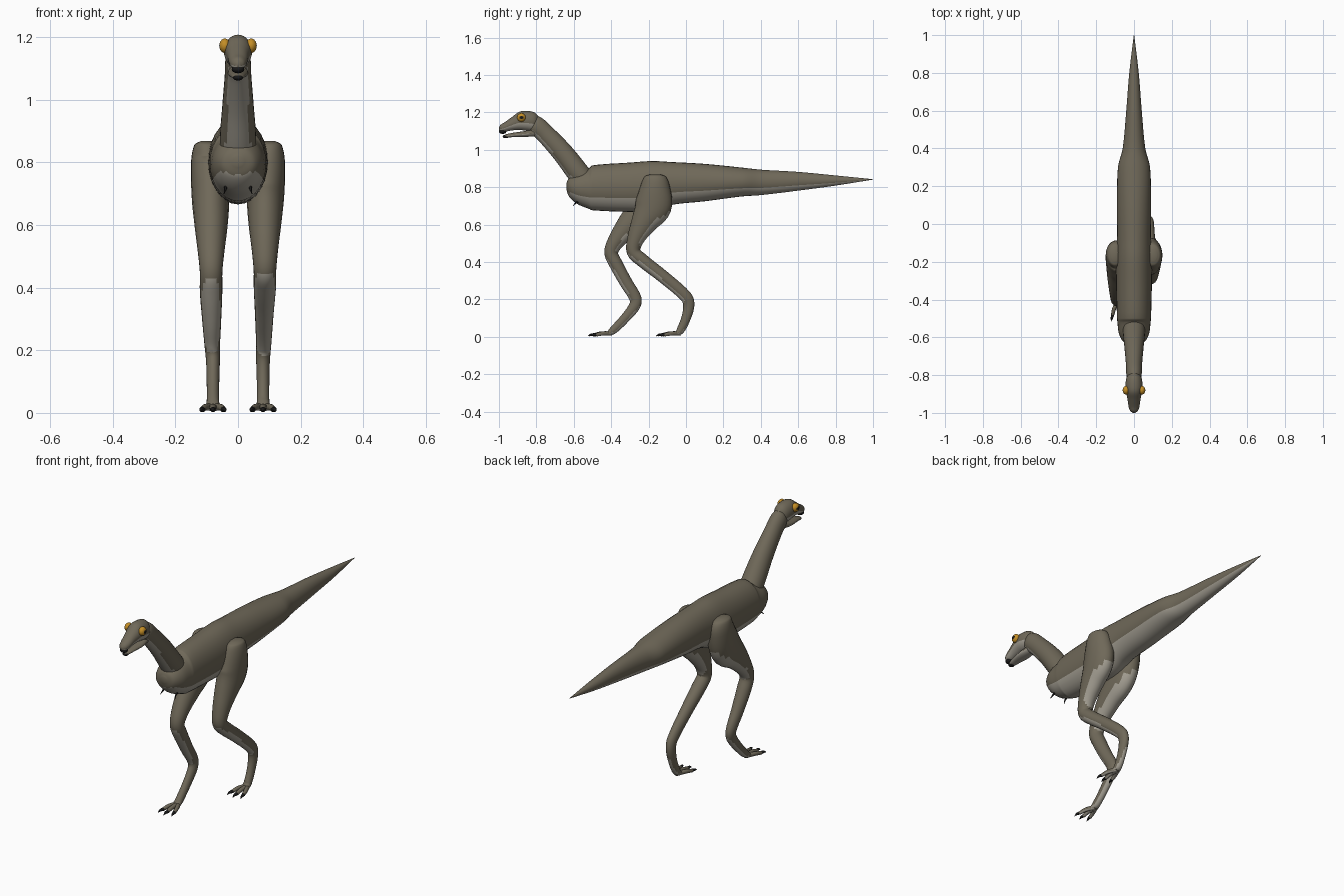
import bpy, bmesh, math
from mathutils import Vector

cube = bpy.data.objects.get("Cube")
if cube:
    bpy.data.objects.remove(cube)


def make_material(name, rgb):
    mat = bpy.data.materials.new(name)
    mat.use_nodes = True
    color = (*rgb, 1.0)
    mat.diffuse_color = color
    mat.node_tree.nodes["Principled BSDF"].inputs["Base Color"].default_value = color
    return mat


HIDE = make_material("olive brown hide", (0.16, 0.14, 0.10))
BELLY = make_material("pale belly", (0.37, 0.345, 0.29))
HORN = make_material("black horn", (0.01, 0.01, 0.01))
AMBER = make_material("amber eye", (0.55, 0.27, 0.02))


def finish(name, bm, mats, rule=None, angle=50):
    """Turn a bmesh into a smooth object; rule picks faces for the second material."""
    bmesh.ops.recalc_face_normals(bm, faces=bm.faces)
    bm.normal_update()
    for face in bm.faces:
        face.material_index = int(bool(rule and rule(face)))
    mesh = bpy.data.meshes.new(name)
    bm.to_mesh(mesh)
    bm.free()
    for mat in mats:
        mesh.materials.append(mat)
    obj = bpy.data.objects.new(name, mesh)
    bpy.context.collection.objects.link(obj)
    bpy.ops.object.select_all(action="DESELECT")
    obj.select_set(True)
    bpy.context.view_layer.objects.active = obj
    bpy.ops.object.shade_smooth_by_angle(angle=math.radians(angle))
    return obj


def smooth_path(rows, steps):
    """Chord-spaced spline through rows of (x, y, z, half width, half depth)."""
    pts = [Vector(r) for r in rows]
    seg = [max((b - a).length, 1e-4) for a, b in zip(pts, pts[1:])]
    last = len(pts) - 1
    slope = []
    for i in range(last + 1):
        a, b = max(i - 1, 0), min(i + 1, last)
        slope.append((pts[b] - pts[a]) / sum(seg[a:b]))
    out = []
    for i in range(last):
        for k in range(steps):
            t = k / steps
            s = 1 - t
            out.append(pts[i] * (s * s * (1 + 2 * t)) + pts[i + 1] * (t * t * (3 - 2 * t))
                       + (slope[i] * s - slope[i + 1] * t) * (seg[i] * s * t))
    return out + [pts[-1]]


def loft(name, rows, mats, pale=None, upright=False, steps=5, sides=28):
    """Skin elliptical rings; faces pointing down past the pale limit get the second material."""
    path = smooth_path(rows, steps)
    bm = bmesh.new()
    rings = []
    for i, p in enumerate(path):
        a, b = path[max(i - 1, 0)], path[min(i + 1, len(path) - 1)]
        up = Vector((0, a[2] - b[2], b[1] - a[1])).normalized()
        if upright:
            up = Vector((0, 0, 1))
        ring = []
        for k in range(sides):
            ang = math.tau * k / sides
            side = Vector((max(p[3], 0.0008) * math.cos(ang), 0, 0))
            ring.append(bm.verts.new(Vector(p[:3]) + side + up * (max(p[4], 0.0008) * math.sin(ang))))
        rings.append(ring)
    for r, q in zip(rings, rings[1:]):
        for k in range(sides):
            n = (k + 1) % sides
            bm.faces.new((r[k], r[n], q[n], q[k]))
    bm.faces.new(rings[0])
    bm.faces.new(rings[-1])
    rule = None if pale is None else (lambda f: f.normal.z < pale)
    return finish(name, bm, mats, rule)


def ellipsoid(name, center, radii, mats, rule=None):
    bm = bmesh.new()
    bmesh.ops.create_uvsphere(bm, u_segments=24, v_segments=16, radius=1)
    for v in bm.verts:
        v.co = Vector([c + r * u for c, r, u in zip(center, radii, v.co)])
    return finish(name, bm, mats, rule)


def midline(rows):
    return [(0, *r) for r in rows]


SKIN = [HIDE, BELLY]

# Torso and tail
loft("body_and_tail", midline([
    (-.64, .805, .015, .015), (-.625, .80, .055, .05), (-.58, .795, .08, .085),
    (-.52, .793, .088, .108), (-.50, .797, .09, .12), (-.30, .80, .095, .132),
    (-.18, .805, .095, .135), (-.08, .82, .09, .115), (.1, .825, .09, .10),
    (.3, .828, .085, .077), (.4, .826, .06, .068), (.6, .832, .041, .05),
    (.8, .836, .025, .027), (1, .842, .001, .001)]), SKIN, -.4, upright=True, steps=6)

# Neck
loft("neck", midline([
    (-.50, .78, .055, .06), (-.575, .875, .058, .06), (-.66, .985, .05, .056),
    (-.752, 1.085, .042, .051), (-.80, 1.13, .04, .05), (-.83, 1.15, .03, .04)]),
    SKIN, -.4, steps=8)

# Head and lower jaw
loft("head", midline([
    (-.785, 1.15, .015, .025), (-.81, 1.15, .038, .05), (-.85, 1.155, .045, .053),
    (-.89, 1.155, .042, .049), (-.93, 1.14, .034, .036), (-.97, 1.122, .028, .025),
    (-.99, 1.116, .02, .019), (-1, 1.113, .006, .008)]), SKIN, -.2, upright=True)
loft("lower_jaw", midline([
    (-.80, 1.095, .028, .022), (-.86, 1.085, .033, .016), (-.92, 1.08, .026, .012),
    (-.96, 1.075, .018, .009), (-.975, 1.074, .006, .004)]), SKIN, -.2, upright=True)
ellipsoid("upper_beak", (0, -.98, 1.098), (.02, .02, .013), [HORN])
ellipsoid("lower_beak", (0, -.964, 1.071), (.016, .016, .009), [HORN])

# Leg thickness from hip to foot: x, half width, half depth
GIRTH = [(.10, .02, .03), (.10, .04, .058), (.092, .058, .08), (.088, .06, .098),
         (.086, .053, .07), (.086, .042, .045), (.086, .036, .037), (.086, .036, .036),
         (.084, .03, .034), (.082, .024, .032), (.08, .022, .03), (.08, .02, .025),
         (.08, .02, .021), (.08, .022, .012)]
HIP = [(-.165, .868), (-.165, .855), (-.165, .80)]
BACK_STEP = HIP + [(-.175, .70), (-.225, .61), (-.27, .52), (-.28, .455), (-.235, .41),
                   (-.12, .32), (0, .215), (.015, .17), (0, .10), (-.03, .035), (-.05, .018)]
FRONT_STEP = HIP + [(-.21, .69), (-.30, .60), (-.375, .51), (-.40, .45), (-.375, .39),
                    (-.32, .29), (-.27, .205), (-.275, .165), (-.33, .095),
                    (-.39, .035), (-.415, .018)]

for label, sign, stride in (("left", 1, BACK_STEP), ("right", -1, FRONT_STEP)):
    # Leg
    rows = [(sign * x, y, z, w, d) for (y, z), (x, w, d) in zip(stride, GIRTH)]
    loft(label + "_leg", rows, SKIN, -.3, sides=24)

    # Toes and claws
    fx, fy = rows[-1][0], stride[-1][0] + .02
    for toe, spread in (("inner", -.03), ("middle", 0), ("outer", .03)):
        dx = spread * sign
        reach = .01 if toe == "middle" else 0
        knuckle = (fx + dx * .8, fy - .05 - reach, .018, .011, .011)
        tip = (fx + dx * 1.1, fy - .085 - reach, .011, .009, .009)
        loft(f"{label}_{toe}_toe", [(fx, fy, .018, .014, .012), knuckle, tip], SKIN, -.4,
             steps=3, sides=12)
        loft(f"{label}_{toe}_claw", [tip, (fx + dx * 1.25, fy - .105 - reach, .011, .006, .006),
             (fx + dx * 1.35, fy - .12 - reach, .004, .001, .001)], [HORN], steps=3, sides=12)

    # Eye with a dark pupil facing outward
    ellipsoid(label + "_eye", (sign * .042, -.88, 1.173), (.018, .023, .023),
              [AMBER, HORN], lambda f: f.normal.x * sign > .93)

    # Small folded hand claw on the chest
    loft(label + "_hand_claw", [(sign * .04, -.56, .735, .005, .005),
         (sign * .04, -.59, .715, .004, .004), (sign * .045, -.605, .70, .001, .001)],
         [HORN], steps=3, sides=8)
